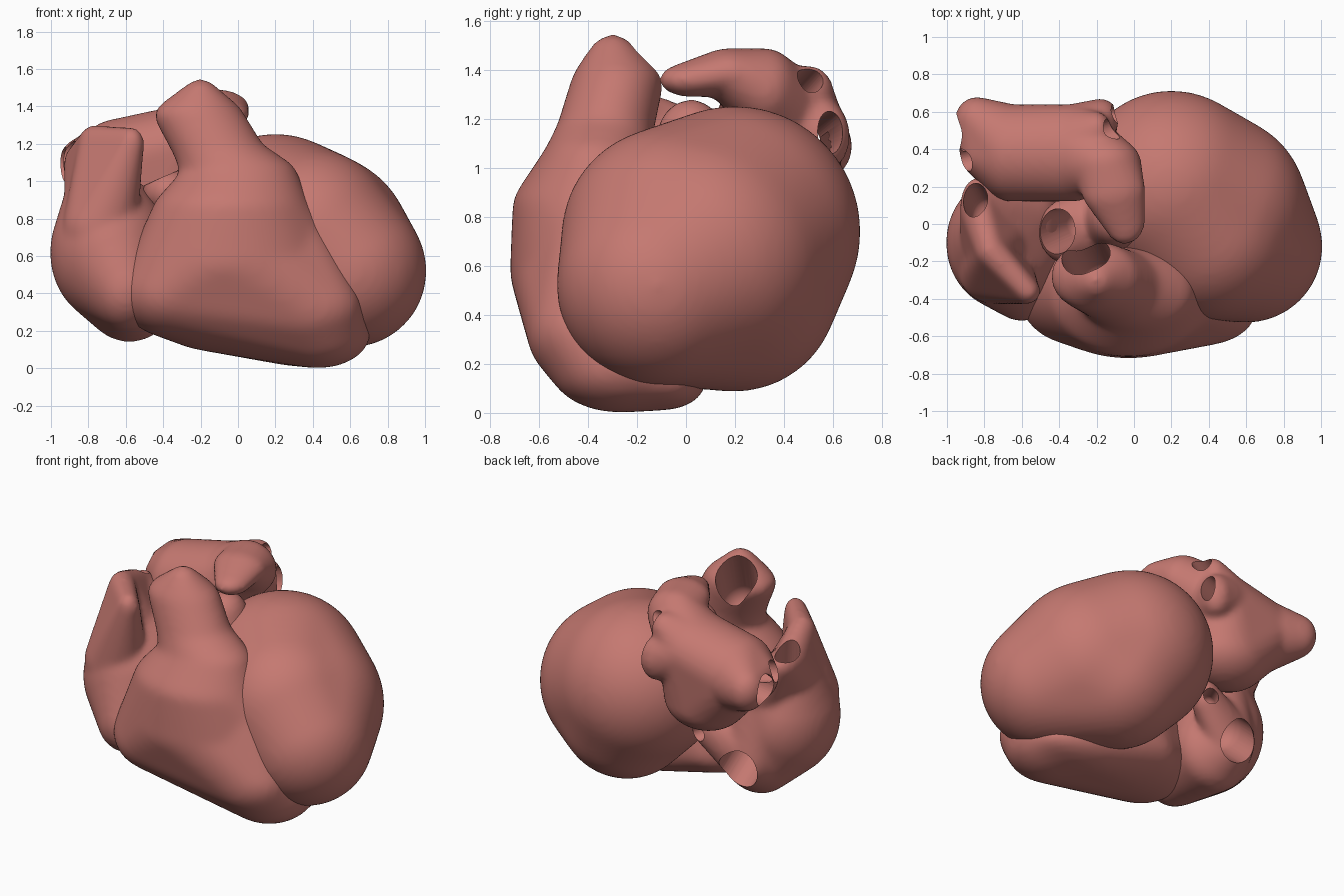
import bpy
import bmesh
from mathutils import Matrix, Vector

default_cube = bpy.data.objects.get("Cube")
if default_cube:
    bpy.data.objects.remove(default_cube, do_unlink=True)

# One muscle colour for everything
muscle = bpy.data.materials.new("muscle red")
muscle.use_nodes = True
muscle_colour = (.56, .19, .165, 1)
muscle.diffuse_color = muscle_colour
shader = muscle.node_tree.nodes["Principled BSDF"]
shader.inputs["Base Color"].default_value = muscle_colour
shader.inputs["Roughness"].default_value = .6


def ellipsoid(centre, radii):
    """Transform that turns a unit sphere into one lobe; radii may be a single number."""
    if not isinstance(radii, tuple):
        radii = (radii, radii, radii)
    return Matrix.Translation(Vector(centre)) @ Matrix.Diagonal((*radii, 1))


def add_hull(mesh, lobes):
    """Add the convex skin stretched over a group of lobes."""
    bm = bmesh.new()
    for lobe in lobes:
        bmesh.ops.create_icosphere(bm, subdivisions=4, radius=1, matrix=lobe)
    bmesh.ops.delete(bm, geom=bm.edges[:] + bm.faces[:], context='EDGES_FACES')
    bmesh.ops.convex_hull(bm, input=bm.verts[:])
    loose = [vert for vert in bm.verts if not vert.link_faces]
    bmesh.ops.delete(bm, geom=loose, context='VERTS')
    bmesh.ops.recalc_face_normals(bm, faces=bm.faces[:])
    hull = bpy.data.meshes.new("hull")
    bm.to_mesh(hull)
    bm.free()
    joined = bmesh.new()
    joined.from_mesh(mesh)
    joined.from_mesh(hull)
    joined.to_mesh(mesh)
    joined.free()
    bpy.data.meshes.remove(hull)


def make_object(name, groups):
    mesh = bpy.data.meshes.new(name)
    for lobes in groups:
        add_hull(mesh, lobes)
    obj = bpy.data.objects.new(name, mesh)
    bpy.context.scene.collection.objects.link(obj)
    return obj


def bake(obj):
    """Replace the mesh by the result of its modifiers."""
    bpy.context.view_layer.update()
    graph = bpy.context.evaluated_depsgraph_get()
    baked = bpy.data.meshes.new_from_object(obj.evaluated_get(graph))
    obj.modifiers.clear()
    obj.data = baked


def organ(name, groups, openings=(), softness=10):
    """Fuse hulls into one soft body, then carve the vessel openings."""
    obj = make_object(name, groups)
    remesh = obj.modifiers.new("fuse", 'REMESH')
    remesh.mode = 'VOXEL'
    remesh.voxel_size = .018
    smooth = obj.modifiers.new("soften", 'SMOOTH')
    smooth.factor = .5
    smooth.iterations = softness
    bake(obj)
    for lobes in openings:
        cutter = make_object("opening_cutter", [lobes])
        cutter.hide_render = True
        carve = obj.modifiers.new("carve", 'BOOLEAN')
        carve.operation = 'DIFFERENCE'
        carve.solver = 'EXACT'
        carve.object = cutter
        bake(obj)
        bpy.data.objects.remove(cutter, do_unlink=True)
    obj.data.materials.clear()
    obj.data.materials.append(muscle)
    bpy.ops.object.select_all(action='DESELECT')
    obj.select_set(True)
    bpy.context.view_layer.objects.active = obj
    bpy.ops.object.shade_smooth_by_angle(angle=.7)
    return obj


# Left ventricle: large egg pointing to the apex
organ("left_ventricle", [[
    ellipsoid(centre=(.2, .2, .74), radii=.515),
    ellipsoid(centre=(.6, -.12, .52), radii=.41),
    ellipsoid(centre=(.3, .2, .51), radii=.425),
    ellipsoid(centre=(.4, -.06, .72), radii=.45),
    ellipsoid(centre=(.42, .08, .64), radii=.51),
]], softness=40)

# Right ventricle: front shell that narrows upward into the open outflow trunk
trunk_peak = ellipsoid(centre=(-.2, -.3, 1.45), radii=(.1, .1, .1))
trunk_rim = ellipsoid(centre=(-.21, -.28, 1.35), radii=(.24, .19, .12))
trunk_neck = ellipsoid(centre=(-.1, -.33, 1.16), radii=(.25, .2, .1))
trunk_base = ellipsoid(centre=(.01, -.36, 1.03), radii=(.31, .23, .14))
upper_wall = ellipsoid(centre=(-.03, -.37, .84), radii=(.43, .34, .2))
middle_wall = ellipsoid(centre=(-.03, -.33, .57), radii=(.54, .39, .25))
right_edge = ellipsoid(centre=(.3, -.37, .68), radii=(.18, .2, .2))
inflow_corner = ellipsoid(centre=(-.34, -.31, .41), radii=(.3, .33, .25))
apex_front = ellipsoid(centre=(.37, -.45, .33), radii=(.29, .2, .21))
apex_tip = ellipsoid(centre=(.43, -.27, .19), radii=(.28, .29, .19))
underside = ellipsoid(centre=(.35, -.1, .12), radii=(.3, .18, .11))
floor_lobe = ellipsoid(centre=(-.12, -.22, .28), radii=(.32, .34, .19))
organ("right_ventricle", [
    [trunk_peak, trunk_rim],
    [trunk_rim, trunk_neck],
    [trunk_neck, trunk_base],
    [trunk_base, upper_wall],
    [upper_wall, middle_wall, right_edge, inflow_corner],
    [middle_wall, right_edge, apex_front],
    [middle_wall, inflow_corner, apex_front, apex_tip, underside, floor_lobe],
], openings=[[
    ellipsoid(centre=(-.31, -.06, 1.6), radii=.14),
    ellipsoid(centre=(-.19, -.31, 1.18), radii=.12),
]], softness=30)

# Right atrium: round body, pointed front flap, upper and lower vein openings
atrium_body = ellipsoid(centre=(-.68, -.1, .62), radii=(.325, .36, .38))
atrium_front = ellipsoid(centre=(-.6, -.3, .42), radii=(.19, .22, .22))
atrium_back = ellipsoid(centre=(-.58, .05, .42), radii=(.26, .2, .28))
atrium_shoulder = ellipsoid(centre=(-.74, -.08, .9), radii=(.19, .22, .18))
atrium_inner = ellipsoid(centre=(-.6, .06, .8), radii=(.2, .2, .2))
upper_vein = ellipsoid(centre=(-.84, .09, 1.1), radii=(.09, .16, .1))
flap_ridge = ellipsoid(centre=(-.77, -.14, 1.21), radii=(.08, .09, .09))
flap_tip = ellipsoid(centre=(-.57, -.36, 1.2), radii=(.07, .07, .09))
flap_root = ellipsoid(centre=(-.74, -.25, .75), radii=(.2, .18, .2))
lower_vein = ellipsoid(centre=(-.6, .2, .43), radii=(.17, .13, .19))
drain_vein = ellipsoid(centre=(-.34, .27, .6), radii=(.09, .09, .12))
organ("right_atrium", [
    [atrium_body, atrium_front, atrium_back],
    [atrium_body, atrium_shoulder, atrium_inner],
    [atrium_shoulder, atrium_inner, upper_vein],
    [flap_ridge, flap_tip, flap_root],
    [flap_ridge, upper_vein, atrium_shoulder],
    [atrium_back, lower_vein, atrium_inner],
    [lower_vein, drain_vein],
], openings=[
    [ellipsoid(centre=(-.87, .16, 1.32), radii=(.065, .1, .06)),
     ellipsoid(centre=(-.8, .05, .85), radii=(.07, .09, .06))],
    [ellipsoid(centre=(-.58, .4, .28), radii=.13),
     ellipsoid(centre=(-.62, .1, .54), radii=.13)],
    [ellipsoid(centre=(-.3, .4, .56), radii=.05),
     ellipsoid(centre=(-.4, .22, .6), radii=.05)],
], softness=14)

# Left atrium: sac across the back, paired veins each side, forward ear
sac_right = ellipsoid(centre=(-.66, .38, 1.09), radii=(.2, .26, .24))
sac_left = ellipsoid(centre=(-.33, .38, 1.18), radii=(.21, .26, .22))
sac_low = ellipsoid(centre=(-.42, .38, .86), radii=(.27, .24, .2))
right_vein_back = ellipsoid(centre=(-.84, .55, 1.09), radii=(.12, .13, .14))
right_vein_front = ellipsoid(centre=(-.86, .38, 1.1), radii=(.07, .11, .12))
left_vein_high = ellipsoid(centre=(-.2, .5, 1.32), radii=(.08, .1, .1))
left_vein_low = ellipsoid(centre=(-.18, .57, 1.13), radii=(.1, .1, .14))
ear_root = ellipsoid(centre=(-.15, .32, 1.32), radii=(.19, .15, .17))
ear_middle = ellipsoid(centre=(-.11, .18, 1.39), radii=(.17, .15, .1))
ear_tip = ellipsoid(centre=(-.05, .02, 1.36), radii=(.11, .13, .07))
organ("left_atrium", [
    [sac_right, sac_left, sac_low],
    [sac_right, right_vein_back, right_vein_front],
    [sac_left, left_vein_high],
    [sac_left, left_vein_low],
    [sac_left, ear_root],
    [ear_root, ear_middle],
    [ear_middle, ear_tip],
], openings=[
    # wide right vein, then the lower left vein reaching into it
    [ellipsoid(centre=(-1, .5, 1.08), radii=(.08, .1, .1)),
     ellipsoid(centre=(-.65, .46, 1.1), radii=.1)],
    [ellipsoid(centre=(-.05, .6, 1.15), radii=(.07, .05, .09)),
     ellipsoid(centre=(-.6, .48, 1.1), radii=.07)],
    [ellipsoid(centre=(-.98, .32, 1.16), radii=(.08, .06, .07)),
     ellipsoid(centre=(-.7, .4, 1.12), radii=.07)],
    [ellipsoid(centre=(-.08, .52, 1.38), radii=(.06, .06, .05)),
     ellipsoid(centre=(-.32, .44, 1.28), radii=.06)],
])

# Aortic root: short open tube between the atria and the trunk
root_base = ellipsoid(centre=(-.1, .05, .78), radii=.24)
root_rim = ellipsoid(centre=(-.37, -.04, .94), radii=(.14, .17, .13))
root_shoulder = ellipsoid(centre=(-.1, .02, 1.12), radii=(.13, .14, .16))
organ("aortic_root", [
    [root_base, root_rim],
    [root_base, root_shoulder],
], openings=[[
    ellipsoid(centre=(-.48, -.06, 1.12), radii=(.1, .13, .1)),
    ellipsoid(centre=(-.28, 0, .84), radii=.1),
]])
